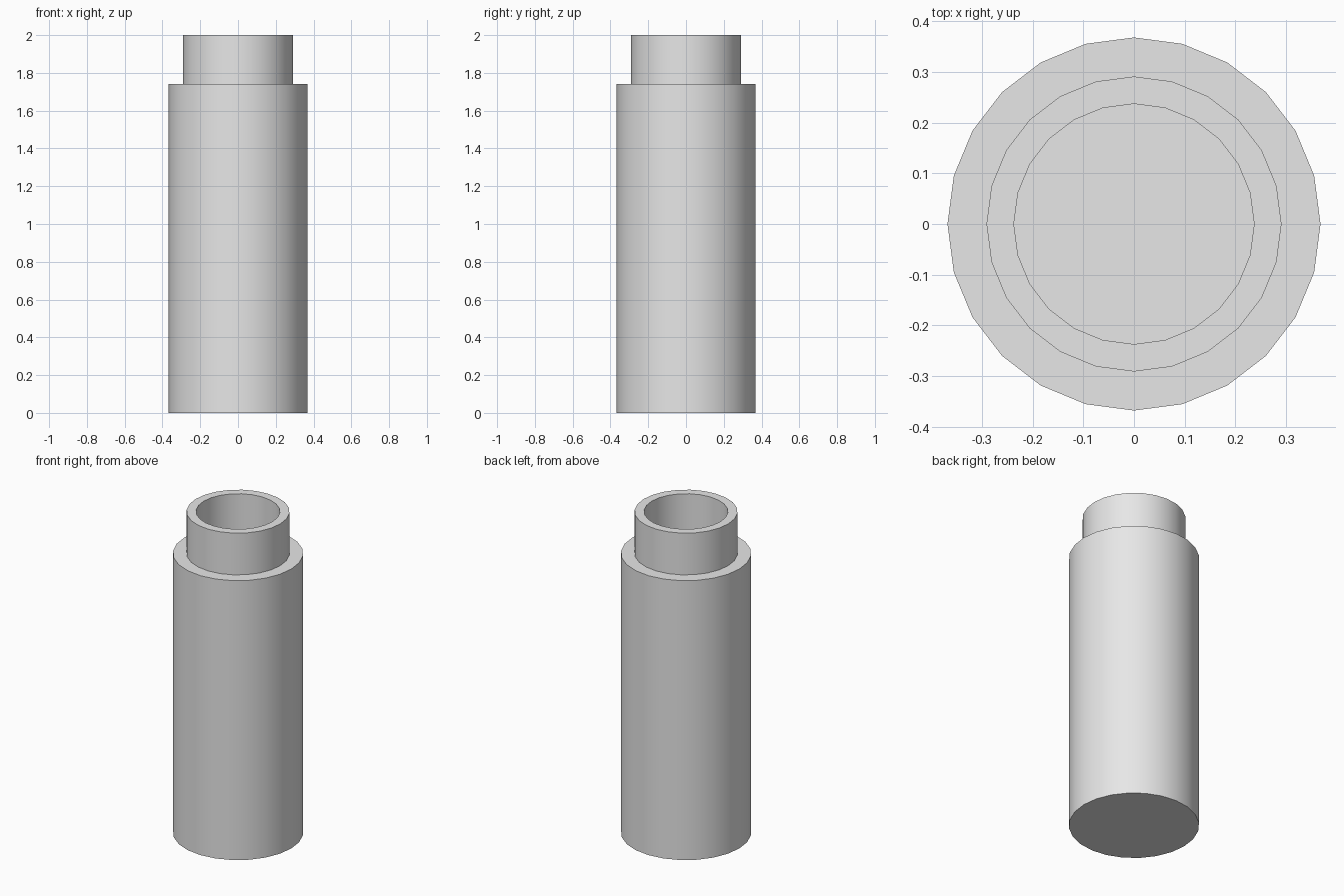
import bpy
import bmesh
import math

cube = bpy.data.objects.get("Cube")
if cube:
    bpy.data.objects.remove(cube, do_unlink=True)

SIDES = 24
BODY_RADIUS, NECK_RADIUS, BORE_RADIUS = 0.368, 0.291, 0.237
SHOULDER, TOP = 1.74, 2.0
FLOOR = BODY_RADIUS - NECK_RADIUS  # base as thick as the shoulder is wide

# Plain grey material
grey = bpy.data.materials.new("light_grey")
grey.use_nodes = True
colour = (0.8, 0.8, 0.8, 1)
grey.diffuse_color = colour
grey.node_tree.nodes["Principled BSDF"].inputs["Base Color"].default_value = colour


def ring(bm, radius, z):
    return [bm.verts.new((radius * math.cos(a), radius * math.sin(a), z))
            for a in (math.tau * i / SIDES for i in range(SIDES))]


# Body wall, shoulder, neck, rim and bore as one lathed shell
profile = [
    (BODY_RADIUS, 0),
    (BODY_RADIUS, SHOULDER),
    (NECK_RADIUS, SHOULDER),
    (NECK_RADIUS, TOP),
    (BORE_RADIUS, TOP),
    (BORE_RADIUS, FLOOR),
]
bm = bmesh.new()
rings = [ring(bm, r, z) for r, z in profile]
for low, high in zip(rings, rings[1:]):
    for i in range(SIDES):
        j = (i + 1) % SIDES
        bm.faces.new((low[i], low[j], high[j], high[i]))

# Underside and floor of the bore
bm.faces.new(rings[0][::-1])
bm.faces.new(rings[-1])
bmesh.ops.recalc_face_normals(bm, faces=bm.faces)

mesh = bpy.data.meshes.new("hollow_canister")
bm.to_mesh(mesh)
bm.free()
mesh.materials.append(grey)
canister = bpy.data.objects.new("hollow_canister", mesh)
bpy.context.collection.objects.link(canister)

# Smooth round walls with crisp rims
bpy.ops.object.select_all(action="DESELECT")
canister.select_set(True)
bpy.context.view_layer.objects.active = canister
bpy.ops.object.shade_smooth_by_angle(angle=math.radians(30))
